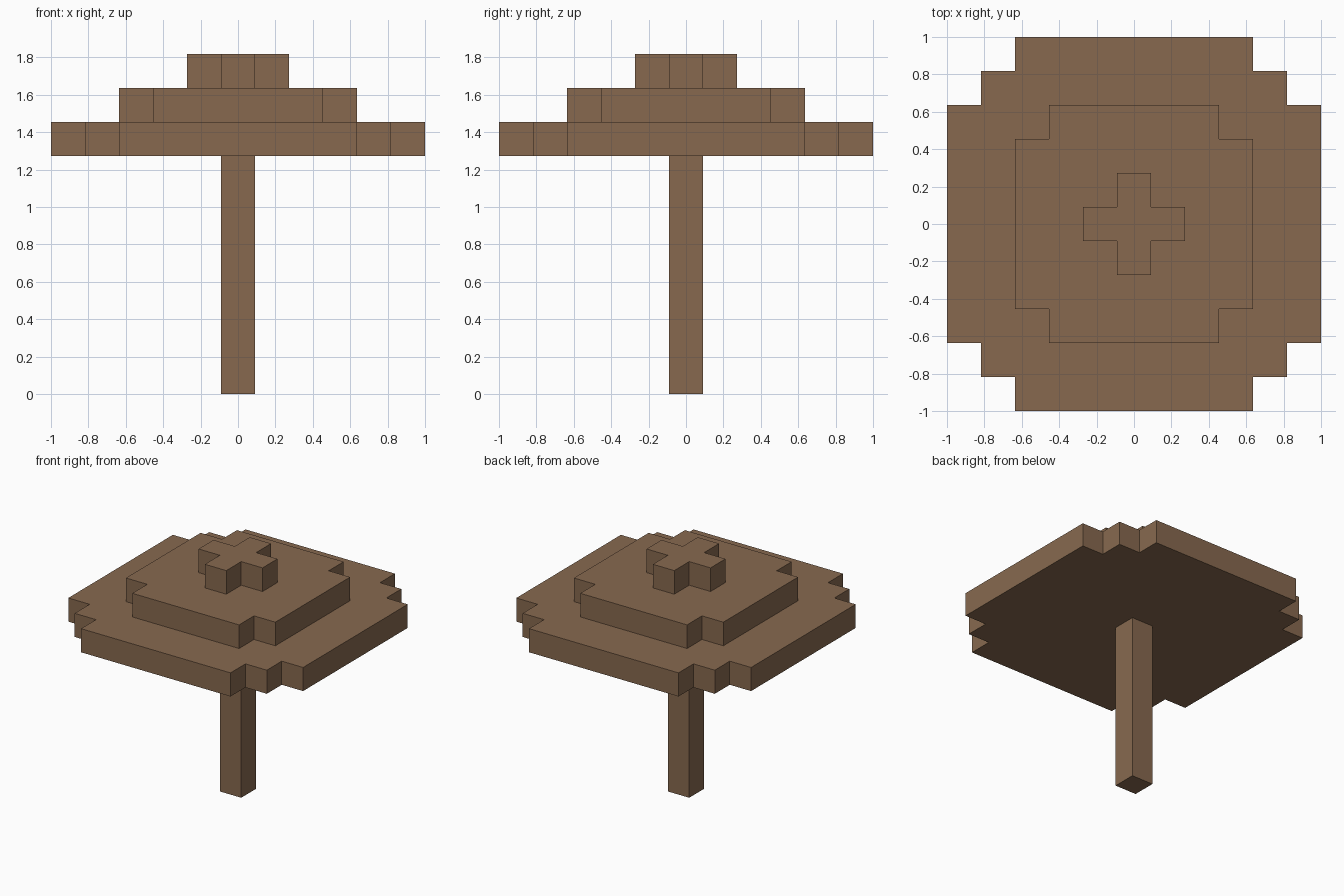
import bpy
import bmesh

cube = bpy.data.objects.get("Cube")
if cube:
    bpy.data.objects.remove(cube, do_unlink=True)

U = 2 / 11  # one block

wood = bpy.data.materials.new("brown wood")
wood.use_nodes = True
colour = (0.242, 0.141, 0.078, 1)
wood.diffuse_color = colour
wood.node_tree.nodes["Principled BSDF"].inputs["Base Color"].default_value = colour


def stepped_slab(name, corner, bottom, top):
    """Extrude an outline made by turning one stepped corner through four quarters."""
    outline = []
    quarter = list(corner)
    for _ in range(4):
        outline += quarter
        quarter = [(-y, x) for x, y in quarter]
    bm = bmesh.new()
    base = bm.faces.new([bm.verts.new((x * U, y * U, bottom * U)) for x, y in outline])
    grown = bmesh.ops.extrude_face_region(bm, geom=[base], use_keep_orig=True)
    verts = [g for g in grown["geom"] if isinstance(g, bmesh.types.BMVert)]
    bmesh.ops.translate(bm, verts=verts, vec=(0, 0, (top - bottom) * U))
    bmesh.ops.recalc_face_normals(bm, faces=bm.faces)
    mesh = bpy.data.meshes.new(name)
    bm.to_mesh(mesh)
    bm.free()
    mesh.materials.append(wood)
    bpy.context.collection.objects.link(bpy.data.objects.new(name, mesh))


def stair(outer, inner):
    """Corner steps from (outer, inner) to (inner, outer), one block at a time."""
    points = [(outer, inner)]
    x, y = outer, inner
    while x > inner:
        x -= 1
        points.append((x, y))
        y += 1
        points.append((x, y))
    return points


# Post, then the three tiers of the canopy
stepped_slab("post", stair(0.5, 0.5), 0, 7)
stepped_slab("canopy_lower_tier", stair(5.5, 3.5), 7, 8)
stepped_slab("canopy_middle_tier", stair(3.5, 2.5), 8, 9)
stepped_slab("canopy_top_cross", stair(1.5, 0.5), 9, 10)
